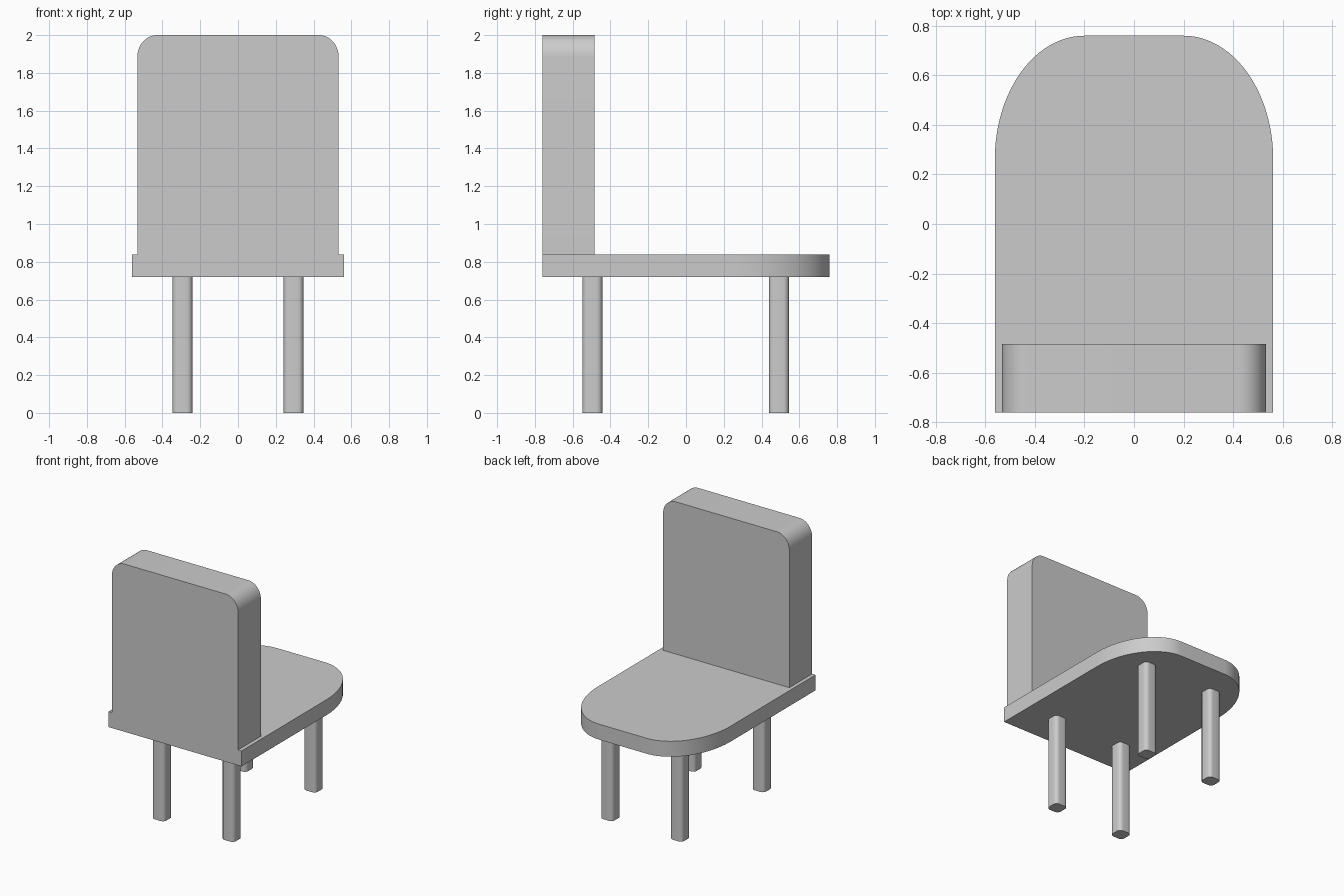
import bpy, bmesh
from math import cos, sin, pi
from mathutils import Matrix

if "Cube" in bpy.data.objects:
    bpy.data.objects.remove(bpy.data.objects["Cube"], do_unlink=True)

grey = bpy.data.materials.new("plain_grey")
grey.use_nodes = True
colour = (0.6, 0.6, 0.6, 1)
grey.diffuse_color = colour
grey.node_tree.nodes["Principled BSDF"].inputs["Base Color"].default_value = colour


def rounded_outline(half_w, low, high, rx, ry, round_low=False, steps=16):
    """Counter-clockwise rectangle whose upper (and optionally lower) corners are elliptical."""
    right = [(half_w - rx + rx * cos(a), high - ry + ry * sin(a))
             for a in (pi / 2 * i / steps for i in range(steps + 1))]
    if round_low:
        right = [(x, low + high - y) for x, y in reversed(right)] + right
    else:
        right = [(half_w, low)] + right
    return right + [(-x, y) for x, y in reversed(right)]


def prism(name, outline, depth, matrix):
    """Extrude a flat outline along its local z, then place it."""
    bm = bmesh.new()
    base = bm.faces.new([bm.verts.new((x, y, 0)) for x, y in outline])
    top = bmesh.ops.extrude_face_region(bm, geom=[base])["geom"]
    bmesh.ops.translate(bm, vec=(0, 0, depth),
                        verts=[v for v in top if isinstance(v, bmesh.types.BMVert)])
    bmesh.ops.recalc_face_normals(bm, faces=bm.faces)
    bm.transform(matrix)
    mesh = bpy.data.meshes.new(name)
    bm.to_mesh(mesh)
    bm.free()
    mesh.materials.append(grey)
    obj = bpy.data.objects.new(name, mesh)
    bpy.context.collection.objects.link(obj)
    bpy.ops.object.select_all(action="DESELECT")
    obj.select_set(True)
    bpy.context.view_layer.objects.active = obj
    bpy.ops.object.shade_smooth_by_angle(angle=pi / 6)
    return obj


# Seat: square at one end, broad elliptical corners at the other
prism("seat", rounded_outline(0.562, -0.76, 0.76, 0.362, 0.5, steps=24),
      0.118, Matrix.Translation((0, 0, 0.72)))

# Backrest: upright slab with rounded top corners
upright = Matrix.Translation((0, -0.485, 0)) @ Matrix.Rotation(pi / 2, 4, "X")
prism("backrest", rounded_outline(0.533, 0.838, 2, 0.105, 0.115), 0.275, upright)

# Four square legs with softened edges
leg = rounded_outline(0.053, -0.053, 0.053, 0.03, 0.03, round_low=True, steps=6)
for end, y in (("front", -0.496), ("rear", 0.492)):
    for side, x in (("left", 0.294), ("right", -0.294)):
        prism(f"{end}_{side}_leg", leg, 0.72, Matrix.Translation((x, y, 0)))
